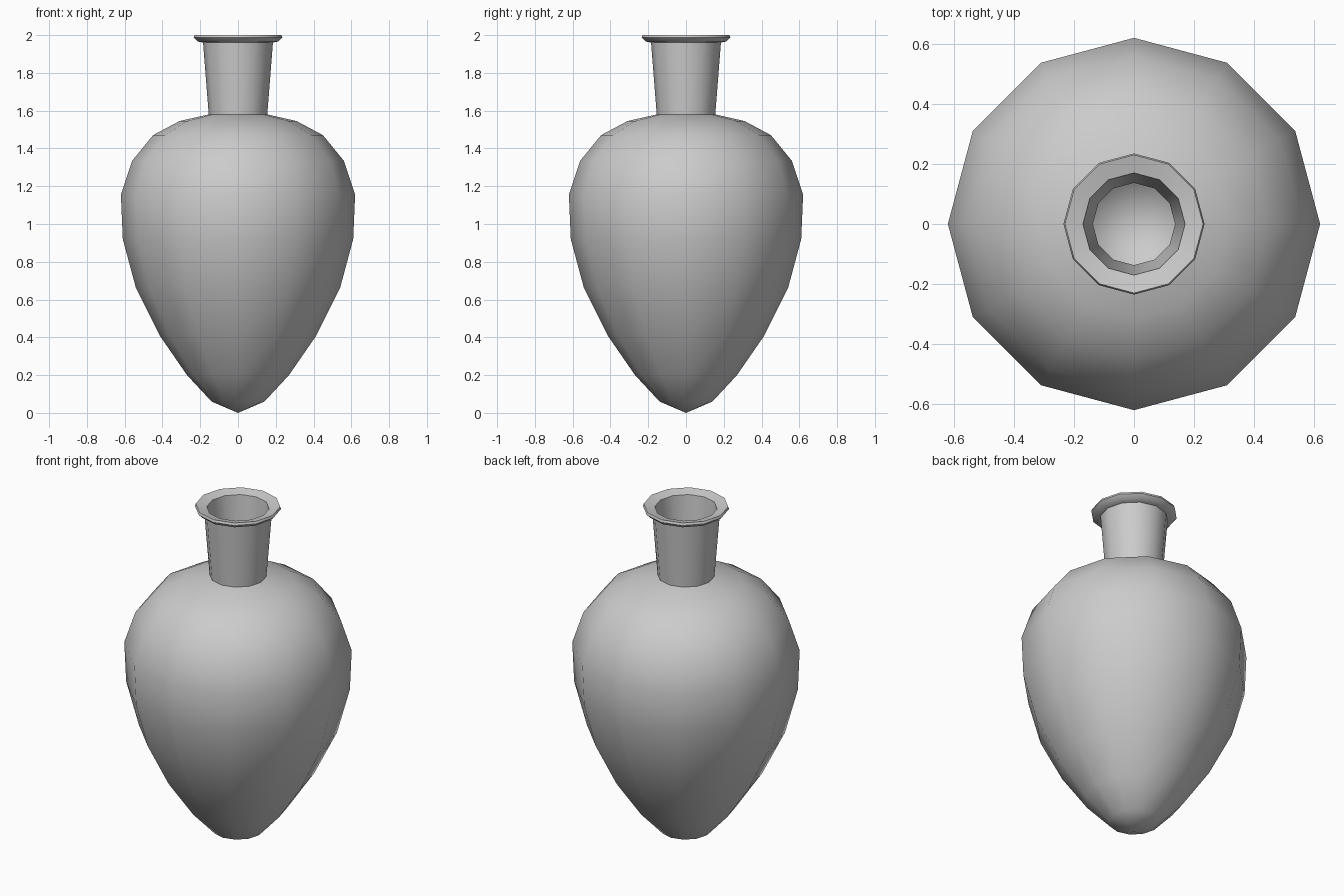
import bpy, bmesh, math

if "Cube" in bpy.data.objects:
    bpy.data.objects.remove(bpy.data.objects["Cube"])

SIDES = 12

# Closed wall profile (radius, height): up the outside, over the lip, down the inside
outer_body = [(0, 0), (0.14, 0.06), (0.27, 0.2), (0.415, 0.41), (0.54, 0.66),
              (0.61, 0.92), (0.62, 1.155), (0.56, 1.335), (0.45, 1.47),
              (0.31, 1.545), (0.155, 1.58)]
lip = [(0.185, 1.96), (0.215, 1.967), (0.235, 1.987), (0.23, 2.0), (0.17, 1.985)]
inner_body = [(0.137, 1.565), (0.305, 1.527), (0.44, 1.453), (0.543, 1.325),
              (0.6, 1.152), (0.59, 0.923), (0.521, 0.667), (0.397, 0.42),
              (0.255, 0.214), (0.13, 0.08), (0, 0.022)]


def lathe(name, profile):
    bm = bmesh.new()
    verts = [bm.verts.new((r, 0, z)) for r, z in profile]
    edges = [bm.edges.new(pair) for pair in zip(verts, verts[1:])]
    bmesh.ops.spin(bm, geom=verts + edges, cent=(0, 0, 0), axis=(0, 0, 1),
                   angle=math.tau, steps=SIDES, use_duplicate=False)
    bmesh.ops.remove_doubles(bm, verts=bm.verts, dist=1e-4)
    bmesh.ops.recalc_face_normals(bm, faces=bm.faces)
    mesh = bpy.data.meshes.new(name)
    bm.to_mesh(mesh)
    bm.free()
    obj = bpy.data.objects.new(name, mesh)
    bpy.context.collection.objects.link(obj)
    return obj


# Hollow vase with pointed base, narrow neck and flared lip
vase = lathe("vase", outer_body + lip + inner_body)
bpy.context.view_layer.objects.active = vase
vase.select_set(True)
bpy.ops.object.shade_smooth_by_angle(angle=math.radians(48))
